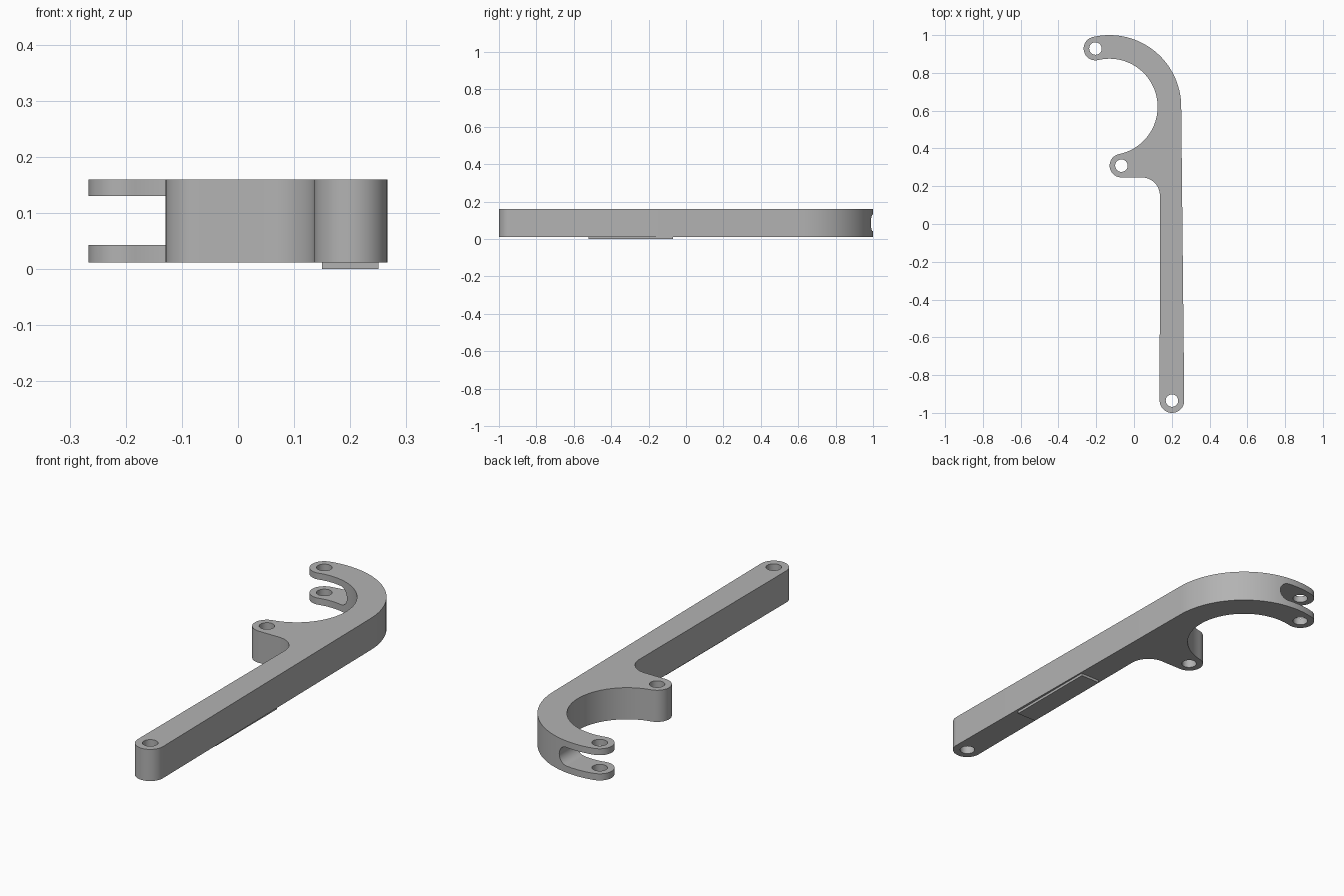
import bpy, bmesh
from math import radians, cos, sin
from mathutils import Vector

if "Cube" in bpy.data.objects:
    bpy.data.objects.remove(bpy.data.objects["Cube"])

grey = bpy.data.materials.new("plain grey")
grey.use_nodes = True
grey.diffuse_color = (0.45, 0.45, 0.45, 1)
grey.node_tree.nodes["Principled BSDF"].inputs["Base Color"].default_value = grey.diffuse_color

BOTTOM, TOP = 0.012, 0.16
RING = Vector((-0.13, 0.62))           # centre of the hook's bend
OUTER, INNER = 0.38, 0.255
MID, TIP = (OUTER + INNER) / 2, (OUTER - INNER) / 2
UPPER_ANGLE, LOWER_ANGLE = 103.5, -78.5
HOLE = 0.033


def arc(centre, radius, start, end, step=4):
    count = max(2, round(abs(end - start) / step))
    angles = [radians(start + (end - start) * i / count) for i in range(count + 1)]
    return [Vector((centre[0] + radius * cos(a), centre[1] + radius * sin(a))) for a in angles]


def prism(name, points, offset, depth):
    """Extrude a closed 3D polygon, moved by offset, along depth."""
    bm = bmesh.new()
    base = bm.faces.new([bm.verts.new(Vector(p) + Vector(offset)) for p in points])
    grown = bmesh.ops.extrude_face_region(bm, geom=[base])["geom"]
    bmesh.ops.translate(bm, vec=depth, verts=[g for g in grown if isinstance(g, bmesh.types.BMVert)])
    bmesh.ops.remove_doubles(bm, verts=bm.verts, dist=1e-5)
    bmesh.ops.recalc_face_normals(bm, faces=bm.faces)
    mesh = bpy.data.meshes.new(name)
    bm.to_mesh(mesh)
    bm.free()
    mesh.materials.append(grey)
    obj = bpy.data.objects.new(name, mesh)
    bpy.context.collection.objects.link(obj)
    return obj


def cut(target, cutter):
    cutter.hide_render = True
    mod = target.modifiers.new("cut", "BOOLEAN")
    mod.operation, mod.solver, mod.object = "DIFFERENCE", "EXACT", cutter
    bpy.context.view_layer.objects.active = target
    bpy.ops.object.modifier_apply(modifier=mod.name)
    bpy.data.objects.remove(cutter)


upper_pivot, lower_pivot = [RING + MID * Vector((cos(radians(a)), sin(radians(a))))
                            for a in (UPPER_ANGLE, LOWER_ANGLE)]
end_pivot = Vector((0.201, -0.935))

# Lever outline: hook, rounded lug, fillet and straight tapered bar
outline = (arc(RING, OUTER, 0, UPPER_ANGLE, 2)
           + arc(upper_pivot, TIP, UPPER_ANGLE, UPPER_ANGLE + 180, 8)[1:-1]
           + arc(RING, INNER, UPPER_ANGLE, LOWER_ANGLE, 2)
           + arc(lower_pivot, TIP, LOWER_ANGLE + 180, 270, 8)[1:]
           + arc((0.041, lower_pivot.y - TIP - 0.096), 0.096, 90, 0)
           + arc(end_pivot, 0.065, 180, 360, 6))
lever = prism("lever_arm", [p.to_3d() for p in outline], (0, 0, BOTTOM), (0, 0, TOP - BOTTOM))

# Pivot holes
for pivot in (upper_pivot, lower_pivot, end_pivot):
    circle = arc(pivot, HOLE, 0, 360, 10)[:-1]
    cut(lever, prism("hole_cutter", [p.to_3d() for p in circle], (0, 0, -0.1), (0, 0, 0.4)))

# Fork slot with a rounded end through the hook's tip
slot = [Vector((-0.4, 0.13)), Vector((-0.4, 0.043))] + arc((-0.08, 0.0865), 0.0435, -90, 90, 7)
cut(lever, prism("slot_cutter", [(p.x, 0, p.y) for p in slot], (0, 0.7, 0), (0, 0.5, 0)))

bpy.ops.object.select_all(action="DESELECT")
lever.select_set(True)
bpy.context.view_layer.objects.active = lever
bpy.ops.object.shade_smooth_by_angle(angle=radians(30))

# Plain raised pad under the bar
pad = [(0.15, -0.52, 0), (0.25, -0.52, 0), (0.25, -0.07, 0), (0.15, -0.07, 0)]
prism("underside_pad", pad, (0, 0, 0), (0, 0, BOTTOM))
